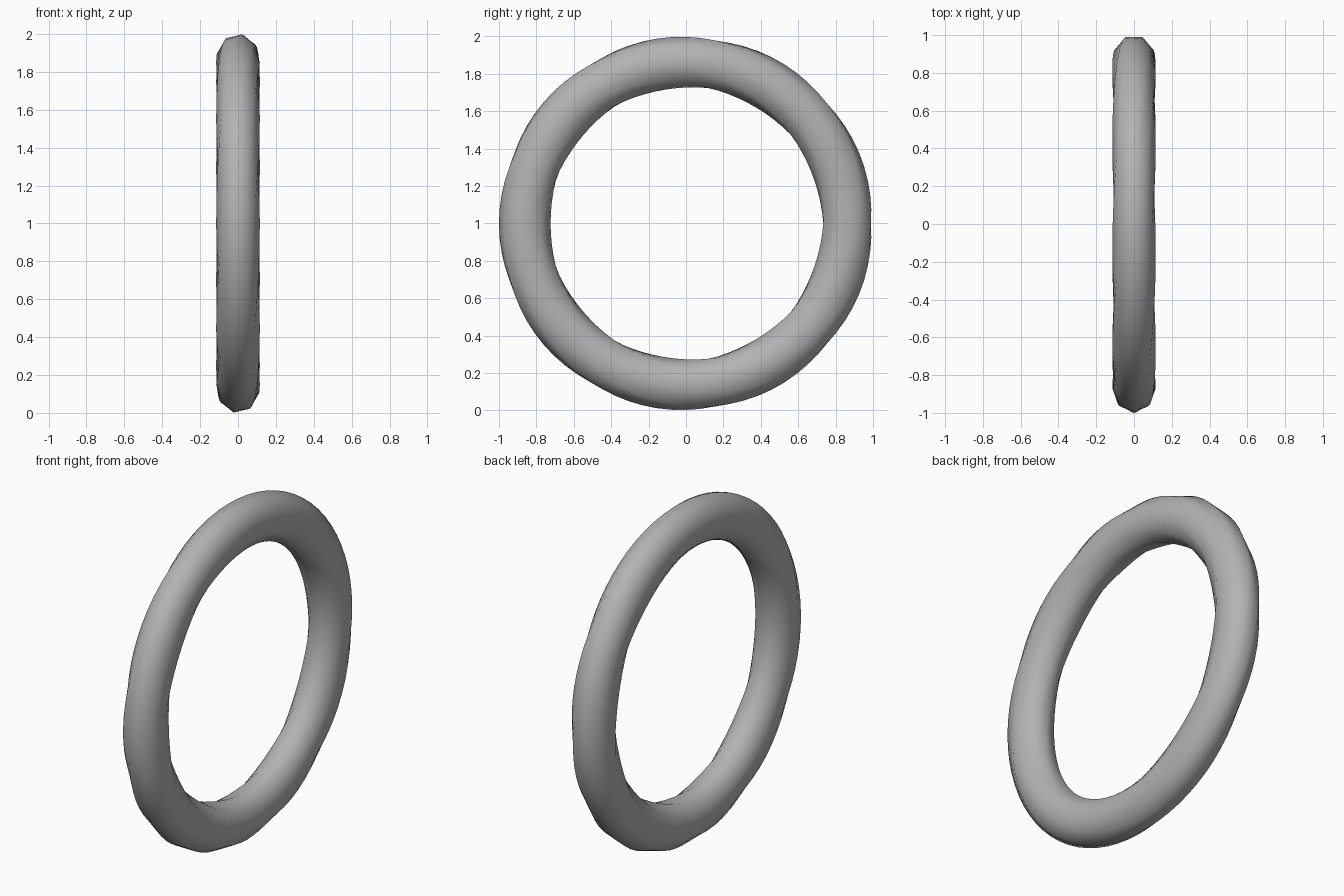
import bpy, bmesh
from math import sin, cos, pi

if "Cube" in bpy.data.objects:
    bpy.data.objects.remove(bpy.data.objects["Cube"])

SEGMENTS, SIDES = 80, 8      # steps round the ring, sides of the section
RADIUS = 0.862               # centre line radius
HALF_DEPTH, HALF_WIDTH = 0.138, 0.115
TWIST = 9                    # facets the section turns over one lap

bm = bmesh.new()

# Octagonal section swept round the x axis while it slowly twists
rings = []
for i in range(SEGMENTS):
    a = 2 * pi * i / SEGMENTS          # 0 = front, then down and round
    roll = -a * TWIST / SIDES
    ring = []
    for j in range(SIDES):
        b = 2 * pi * j / SIDES + roll
        r = RADIUS + HALF_DEPTH * cos(b)
        ring.append(bm.verts.new((HALF_WIDTH * sin(b), -r * cos(a), 1 - r * sin(a))))
    rings.append(ring)

# Skin, joining the last section to the first with the twist offset
for i in range(SEGMENTS):
    last = i == SEGMENTS - 1
    p, q = rings[i], rings[(i + 1) % SEGMENTS]
    s = -TWIST if last else 0
    for j in range(SIDES):
        k = j + 1
        bm.faces.new((p[j], p[k % SIDES], q[(k + s) % SIDES], q[(j + s) % SIDES]))

bmesh.ops.recalc_face_normals(bm, faces=bm.faces)
for f in bm.faces:
    f.smooth = True
mesh = bpy.data.meshes.new("ring")
bm.to_mesh(mesh)
bm.free()
obj = bpy.data.objects.new("ring", mesh)
bpy.context.collection.objects.link(obj)

# Mid grey finish
grey = bpy.data.materials.new("mid_grey")
grey.diffuse_color = (0.45, 0.45, 0.45, 1)
grey.use_nodes = True
grey.node_tree.nodes["Principled BSDF"].inputs["Base Color"].default_value = grey.diffuse_color
mesh.materials.append(grey)
